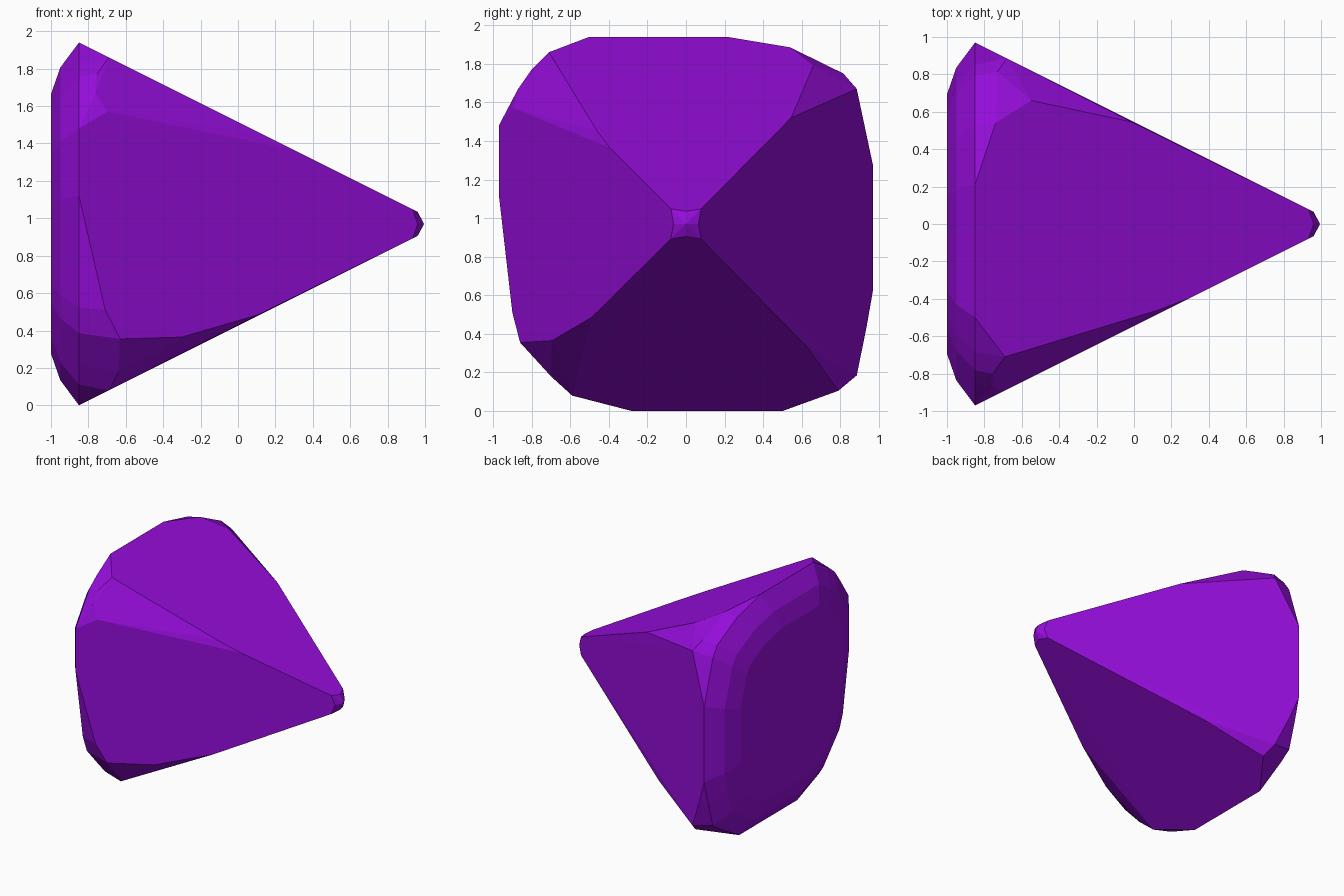
import bpy, bmesh

if "Cube" in bpy.data.objects:
    bpy.data.objects.remove(bpy.data.objects["Cube"])

MID = 0.97  # height of the gem axis


def on_pyramid(y, z):
    """Lift an end-on (y, z) point onto the four-sided pyramid surface."""
    return (1.09 - 2 * max(abs(y), abs(z)), y, z)


# Rim outline seen from the tip; the points lie on the large pyramid faces
rim = [(0.21, 0.97), (0.54, 0.915), (0.66, 0.82), (0.885, 0.70),
       (0.97, 0.30), (0.97, -0.34), (0.935, -0.54), (0.885, -0.785),
       (0.79, -0.865), (0.50, -0.97), (-0.28, -0.97), (-0.59, -0.89),
       (-0.86, -0.615), (-0.90, -0.46), (-0.97, 0.15), (-0.97, 0.51),
       (-0.895, 0.60), (-0.71, 0.89), (-0.50, 0.97)]
# Inner ends of the four corner cuts, where they run out on the ridges
ridges = [(0.545, 0.55), (0.625, -0.635), (-0.49, -0.485),
          (-0.695, -0.605), (-0.395, 0.395), (-0.46, 0.48)]
# Corner points just off the pyramid
corners = [(-0.73, 0.815, 0.78), (-0.64, -0.70, -0.79),
           (-0.755, -0.80, 0.80), (-0.76, -0.87, 0.70)]

points = [on_pyramid(*p) for p in rim + ridges] + corners

# Blunted tip: apex, four edge midpoints and four ridge ends
points.append((0.995, 0, 0))
for s in (-1, 1):
    points += [(0.96, s * 0.065, 0), (0.96, 0, s * 0.065)]
    points += [on_pyramid(s * 0.078, t * 0.078) for t in (-1, 1)]

# Girdle and the two stepped bevels down to the flat back
for px, py, pz in [on_pyramid(*p) for p in rim] + corners:
    k = 1 - 0.22 * (px + 0.85)
    for x, s in ((-0.85, 1.0), (-0.95, 0.862), (-1.0, 0.715)):
        points.append((x, py * k * s, pz * k * s))

# Faceted gem from the hull of the cut points
bm = bmesh.new()
for x, y, z in points:
    bm.verts.new((x, y, z + MID))
hull = bmesh.ops.convex_hull(bm, input=bm.verts)
loose = [v for v in bm.verts if not v.link_faces]
bmesh.ops.delete(bm, geom=loose, context='VERTS')
bmesh.ops.dissolve_limit(bm, angle_limit=0.02, verts=bm.verts, edges=bm.edges)
bmesh.ops.recalc_face_normals(bm, faces=bm.faces)
mesh = bpy.data.meshes.new("gem")
bm.to_mesh(mesh)
bm.free()
gem = bpy.data.objects.new("gem", mesh)
bpy.context.collection.objects.link(gem)

# Purple crystal colour
mat = bpy.data.materials.new("purple")
mat.diffuse_color = (0.30, 0.004, 0.70, 1)
mat.use_nodes = True
mat.node_tree.nodes["Principled BSDF"].inputs["Base Color"].default_value = mat.diffuse_color
mesh.materials.append(mat)
